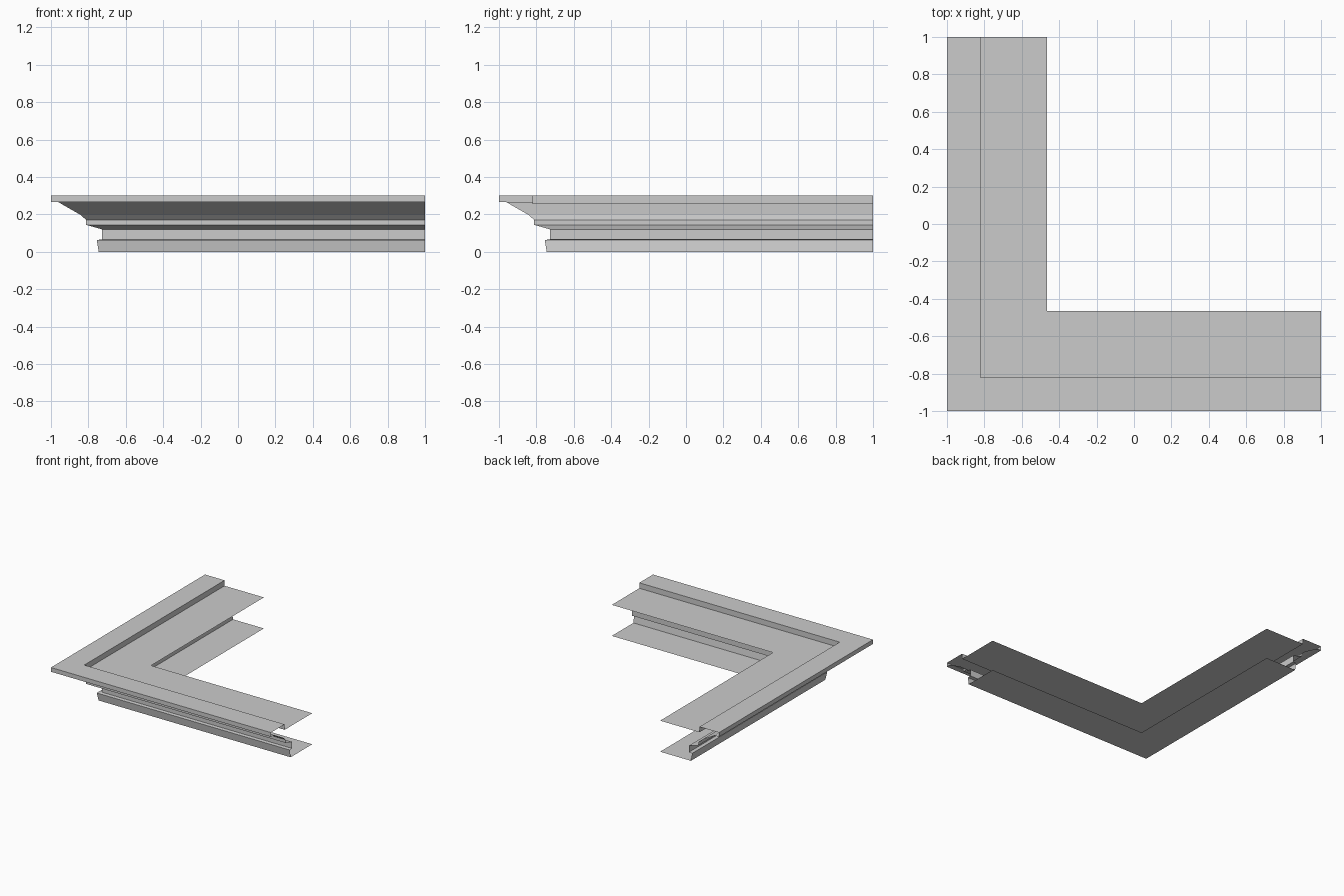
import bpy
import bmesh

cube = bpy.data.objects.get("Cube")
if cube:
    bpy.data.objects.remove(cube, do_unlink=True)

# One plain grey finish
grey = bpy.data.materials.new("plain grey")
grey.use_nodes = True
color = (0.6, 0.6, 0.6, 1)
grey.diffuse_color = color
grey.node_tree.nodes["Principled BSDF"].inputs["Base Color"].default_value = color

# Moulding section as (offset, height), from the lower inner edge round to the upper one
INNER = -0.465
profile = [
    (INNER, 0), (-0.745, 0), (-0.755, 0.063),         # base board
    (-0.727, 0.066), (-0.727, 0.12),                  # recessed band
    (-0.812, 0.144), (-0.812, 0.17),                  # bead
    (-0.84, 0.196), (-0.96, 0.265),                   # sloping cove
    (-1, 0.265), (-1, 0.3), (-0.822, 0.3),            # top lip
    (-0.822, 0.255), (INNER, 0.255),                  # sunken top sheet
]

# Sweep the open section along the mitred corner
bm = bmesh.new()
rows = [[bm.verts.new(p) for p in ((d, 1, z), (d, d, z), (1, d, z))]
        for d, z in profile]
for low, high in zip(rows, rows[1:]):
    for i in range(2):
        bm.faces.new((low[i], low[i + 1], high[i + 1], high[i]))

mesh = bpy.data.meshes.new("corner_moulding")
bm.to_mesh(mesh)
bm.free()
mesh.materials.append(grey)
moulding = bpy.data.objects.new("corner_moulding", mesh)
bpy.context.collection.objects.link(moulding)
